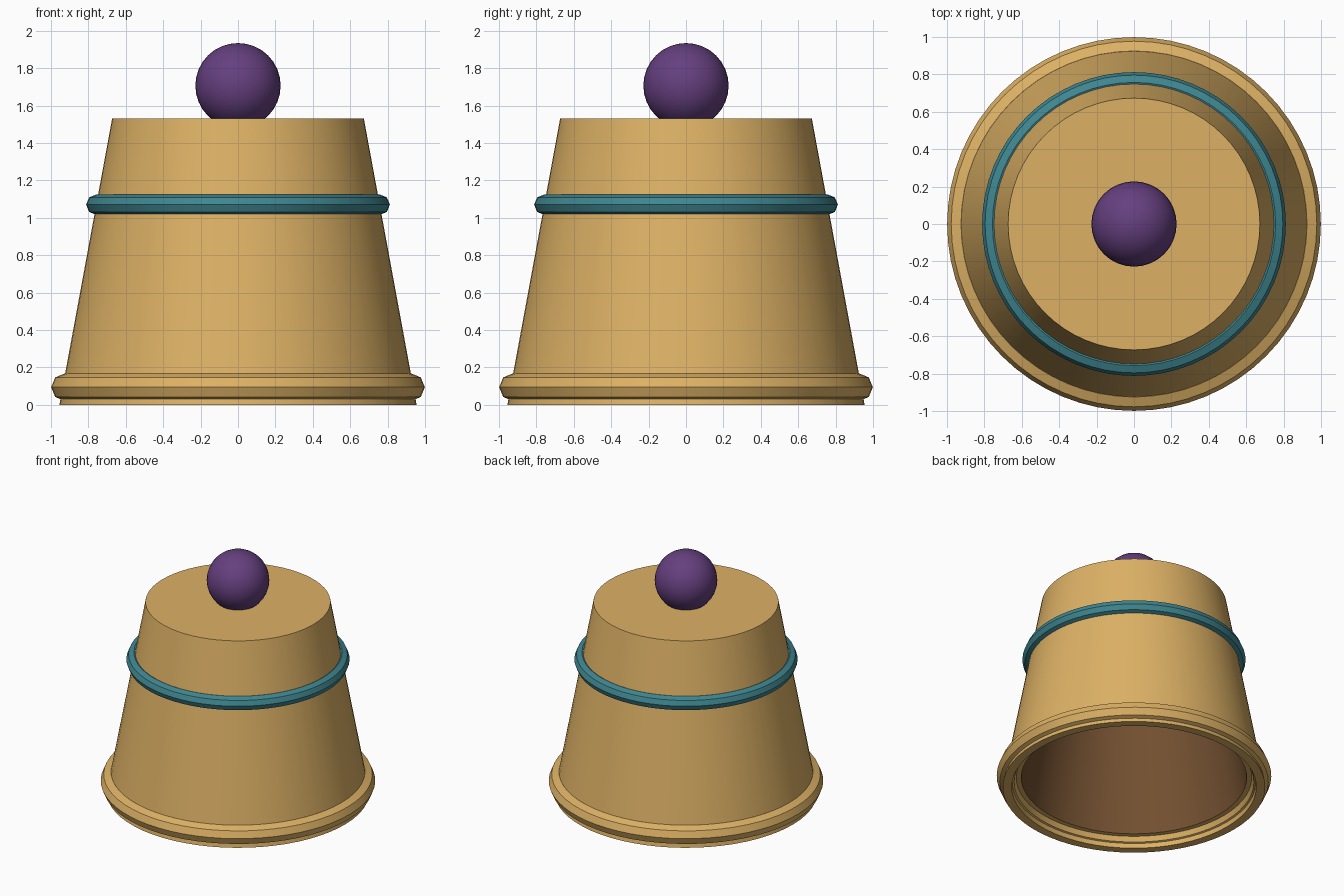
import bpy, bmesh, math

if "Cube" in bpy.data.objects:
    bpy.data.objects.remove(bpy.data.objects["Cube"])

SEGS = 64


def material(name, rgb):
    m = bpy.data.materials.new(name)
    m.diffuse_color = (*rgb, 1)
    m.use_nodes = True
    m.node_tree.nodes["Principled BSDF"].inputs["Base Color"].default_value = m.diffuse_color
    return m


TAN = material("tan", (0.72, 0.44, 0.13))
TEAL = material("teal", (0.05, 0.24, 0.28))
PURPLE = material("purple", (0.13, 0.05, 0.21))
BROWN = material("brown", (0.17, 0.08, 0.03))


def finish(obj, name, mat):
    obj.name = name
    obj.data.materials.append(mat)
    bpy.ops.object.select_all(action='DESELECT')
    obj.select_set(True)
    bpy.context.view_layer.objects.active = obj
    bpy.ops.object.shade_smooth_by_angle(angle=math.radians(30))


def lathe(name, profile, mat):
    """Spin (radius, z) points around the z axis."""
    bm = bmesh.new()
    verts = [bm.verts.new((r, 0, z)) for r, z in profile]
    edges = [bm.edges.new(pair) for pair in zip(verts, verts[1:])]
    bmesh.ops.spin(bm, geom=verts + edges, cent=(0, 0, 0), axis=(0, 0, 1),
                   angle=math.tau, steps=SEGS, use_duplicate=False)
    bmesh.ops.remove_doubles(bm, verts=bm.verts, dist=1e-4)
    bmesh.ops.recalc_face_normals(bm, faces=bm.faces)
    # An open surface is oriented by its profile: down the inside, up the outside
    mesh = bpy.data.meshes.new(name)
    bm.to_mesh(mesh)
    bm.free()
    obj = bpy.data.objects.new(name, mesh)
    bpy.context.collection.objects.link(obj)
    finish(obj, name, mat)
    return obj


def ring(name, major, minor, z, mat):
    bpy.ops.mesh.primitive_torus_add(major_radius=major, minor_radius=minor,
                                     major_segments=SEGS, minor_segments=8,
                                     location=(0, 0, z))
    obj = bpy.context.object
    finish(obj, name, mat)
    for p in obj.data.polygons:
        p.use_smooth = True
    bpy.ops.object.shade_smooth()


# Upturned tapered cup with a hollow inside
cup = lathe("cup", [(0, 1.53), (0.673, 1.53), (0.955, 0), (0.89, 0),
                    (0.88, 0.08), (0.82, 0.08), (0.58, 1.43), (0, 1.43)], TAN)

# Brown interior surface, from the inner step up to the ceiling
cup.data.materials.append(BROWN)
for p in cup.data.polygons:
    c = p.center
    inside = all(math.hypot(cup.data.vertices[i].co.x, cup.data.vertices[i].co.y) < 0.83
                 and 0.05 < cup.data.vertices[i].co.z < 1.45 for i in p.vertices)
    p.material_index = 1 if inside else 0

# Rolled lip and coloured band
ring("rolled_lip", 0.925, 0.074, 0.094, TAN)
ring("band", 0.757, 0.055, 1.07, TEAL)

# Ball resting on top
bpy.ops.mesh.primitive_uv_sphere_add(segments=32, ring_count=16, radius=0.228,
                                     location=(0, 0, 1.706))
finish(bpy.context.object, "ball", PURPLE)
